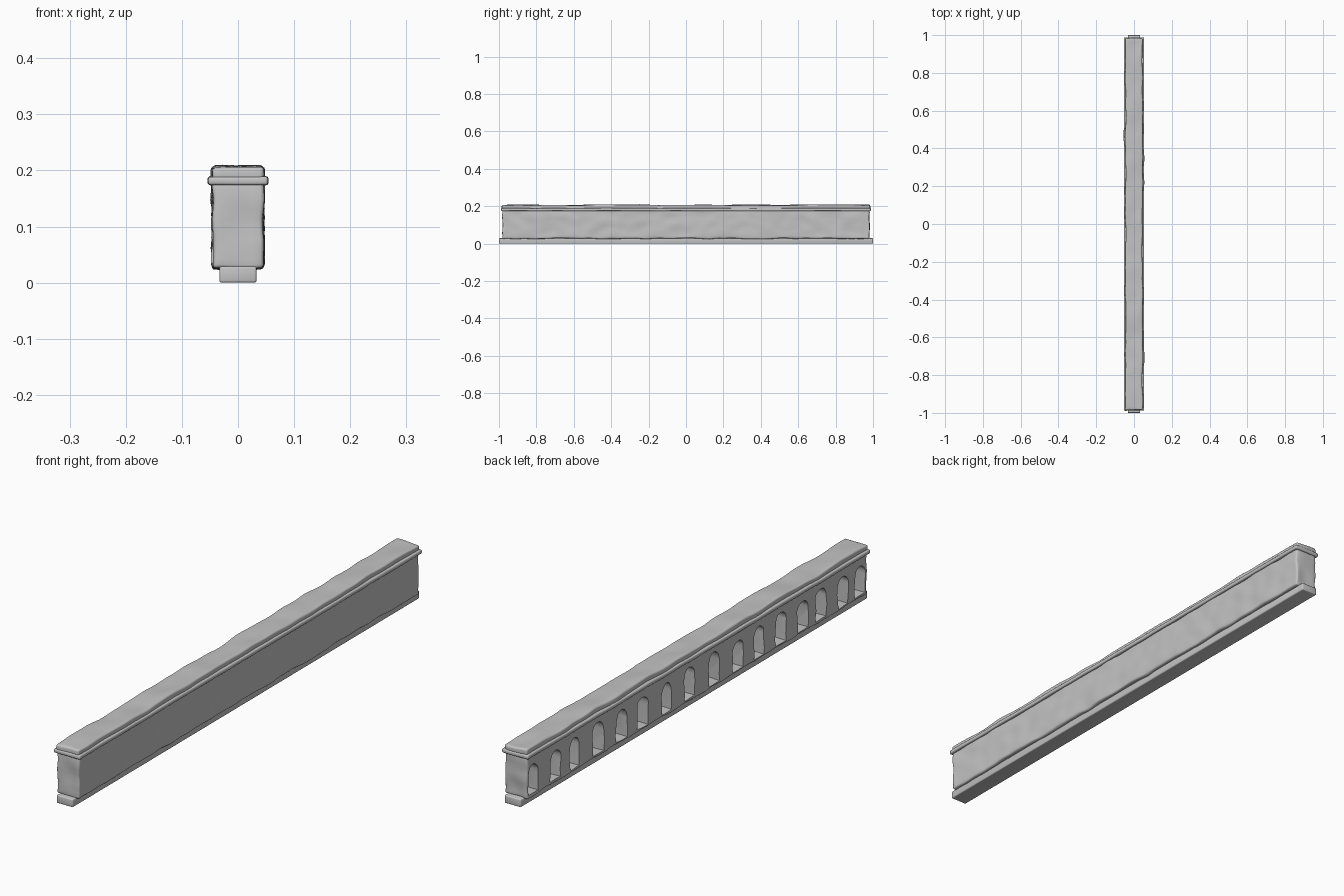
import bpy, bmesh, math, random
from mathutils import Vector, noise

random.seed(4)
old = bpy.data.objects.get("Cube")
if old:
    bpy.data.objects.remove(old)

stone = bpy.data.materials.new("grey stone")
stone.use_nodes = True
color = (0.55, 0.55, 0.55, 1)
stone.diffuse_color = color
stone.node_tree.nodes["Principled BSDF"].inputs["Base Color"].default_value = color


def add_object(name, bm):
    bmesh.ops.recalc_face_normals(bm, faces=bm.faces)
    mesh = bpy.data.meshes.new(name)
    bm.to_mesh(mesh)
    bm.free()
    mesh.materials.append(stone)
    obj = bpy.data.objects.new(name, mesh)
    bpy.context.collection.objects.link(obj)
    return obj


def roughen(bm, amount, freq):
    for v in bm.verts:
        p = Vector((v.co.x * freq, v.co.y * freq * 0.7, v.co.z * freq))
        v.co += noise.noise_vector(p) * amount


def slice_mesh(bm, axis, low, high, count):
    normal = Vector((0, 0, 0))
    normal[axis] = 1
    for i in range(1, count):
        geom = bm.verts[:] + bm.edges[:] + bm.faces[:]
        bmesh.ops.bisect_plane(bm, geom=geom, plane_no=normal,
                               plane_co=normal * (low + (high - low) * i / count))


def beam(name, half_x, half_y, z0, z1, bevel, amount, freq, rows=2):
    """Long rounded stone block with an uneven surface."""
    bm = bmesh.new()
    bmesh.ops.create_cube(bm, size=1)
    for v in bm.verts:
        v.co = Vector((v.co.x * half_x * 2, v.co.y * half_y * 2,
                       (z0 + z1) / 2 + v.co.z * (z1 - z0)))
    bmesh.ops.bevel(bm, geom=bm.edges[:], offset=bevel, segments=3,
                    profile=0.5, affect='EDGES')
    if amount:
        slice_mesh(bm, 1, -half_y, half_y, 110)
        slice_mesh(bm, 0, -half_x, half_x, 5)
        slice_mesh(bm, 2, z0, z1, rows)
        roughen(bm, amount, freq)
    return add_object(name, bm)


def niche_cutters(centres):
    """Arched blocks that hollow the niches."""
    bm = bmesh.new()
    for y in centres:
        half = random.uniform(0.027, 0.032)
        spring = random.uniform(0.108, 0.118)
        outline = [(-half, 0.036), (half, 0.036)]
        for i in range(11):
            a = math.pi * i / 10
            outline.append((half * math.cos(a), spring + 0.034 * math.sin(a)))
        verts = [bm.verts.new((-0.09, y + dy, z)) for dy, z in outline]
        face = bm.faces.new(verts)
        ext = bmesh.ops.extrude_face_region(bm, geom=[face])
        for v in ext["geom"]:
            if isinstance(v, bmesh.types.BMVert):
                v.co.x = 0.008
    roughen(bm, 0.004, 30)
    obj = add_object("niche_cutter", bm)
    obj.hide_render = True
    return obj


base = beam("base_plinth", 0.033, 1.0, 0, 0.029, 0.004, 0, 1)
wall = beam("wall_body", 0.045, 0.981, 0.026, 0.184, 0.007, 0.005, 22, 9)
ledge = beam("cornice", 0.0535, 0.988, 0.174, 0.189, 0.005, 0.0015, 14)
cap = beam("cap_stone", 0.045, 0.984, 0.184, 0.206, 0.006, 0.0055, 14)

# Row of arched niches along one side
centres = [0.945, 0.817, 0.707, 0.569, 0.436, 0.314, 0.176, 0.043,
           -0.10, -0.235, -0.356, -0.483, -0.61, -0.715, -0.84, -0.94]
cutter = niche_cutters(centres)
cut = wall.modifiers.new("niches", 'BOOLEAN')
cut.operation = 'DIFFERENCE'
cut.solver = 'EXACT'
cut.object = cutter
bpy.ops.object.select_all(action='DESELECT')
bpy.context.view_layer.objects.active = wall
wall.select_set(True)
bpy.ops.object.modifier_apply(modifier=cut.name)
bpy.data.objects.remove(cutter)

# Soft stone shading
for obj in (base, wall, ledge, cap):
    obj.select_set(True)
bpy.ops.object.shade_smooth_by_angle(angle=math.radians(40))
